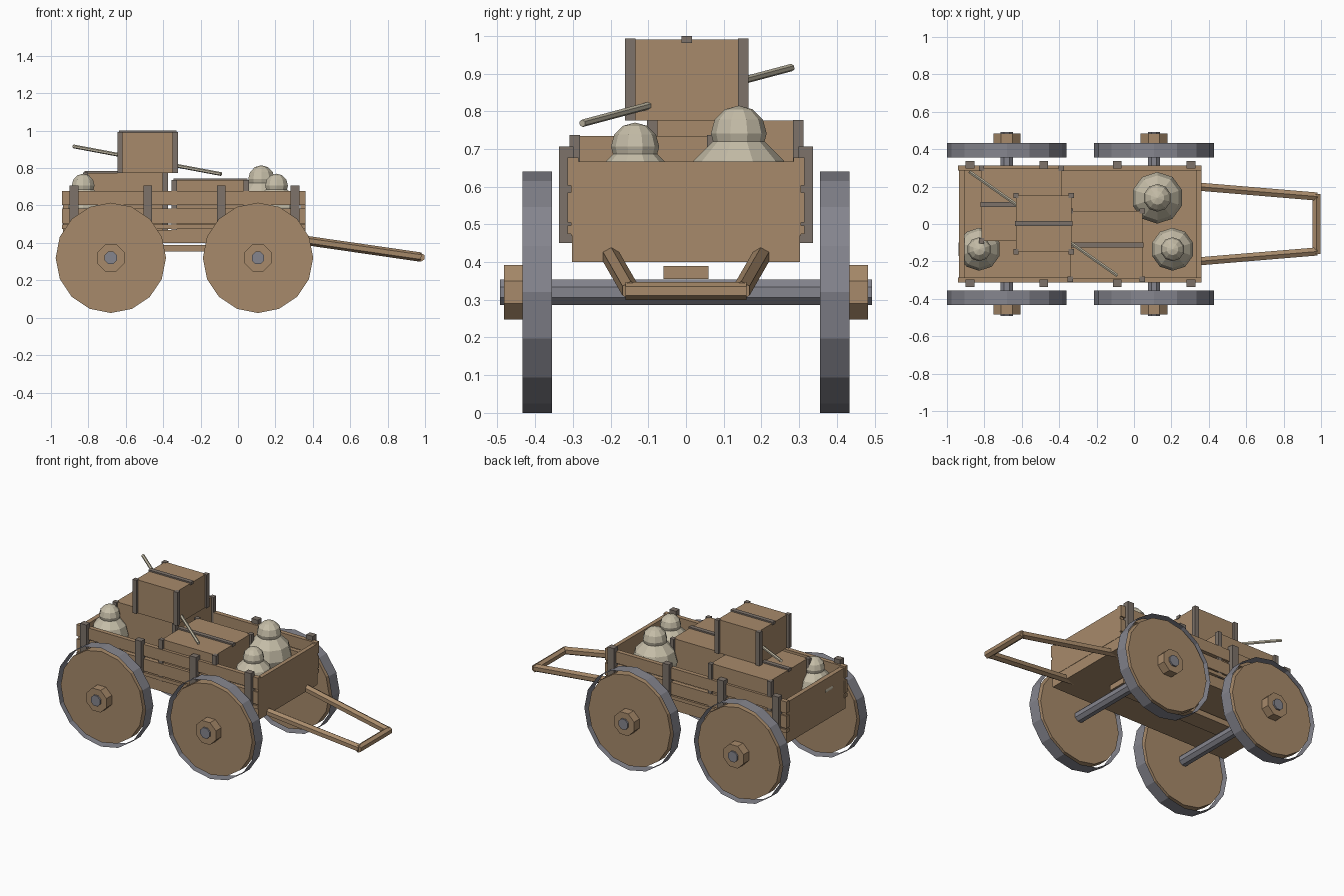
import bpy, bmesh, math
from mathutils import Vector, Matrix

if "Cube" in bpy.data.objects:
    bpy.data.objects.remove(bpy.data.objects["Cube"])


def mat(name, rgb):
    m = bpy.data.materials.new(name)
    m.diffuse_color = (*rgb, 1)
    m.use_nodes = True
    m.node_tree.nodes["Principled BSDF"].inputs["Base Color"].default_value = m.diffuse_color
    return m


WOOD = mat("wood", (0.39, 0.255, 0.145))
METAL = mat("grey metal", (0.235, 0.235, 0.27))
TRIM = mat("dark trim", (0.205, 0.171, 0.144))
CLOTH = mat("sack cloth", (0.56, 0.51, 0.39))


def finish(name, bm, material):
    bmesh.ops.recalc_face_normals(bm, faces=bm.faces)
    me = bpy.data.meshes.new(name)
    bm.to_mesh(me)
    bm.free()
    me.materials.append(material)
    ob = bpy.data.objects.new(name, me)
    bpy.context.collection.objects.link(ob)
    return ob


def box(name, x, y, z, material=WOOD):
    """Box from (min, max) ranges."""
    bm = bmesh.new()
    bmesh.ops.create_cube(bm, size=1)
    for v in bm.verts:
        v.co = [r[0] + (c + 0.5) * (r[1] - r[0]) for r, c in zip((x, y, z), v.co)]
    return finish(name, bm, material)


def rod(name, a, b, r, sides, material, caps=True, turn=0.0):
    """Prism running from point a to point b."""
    a, b = Vector(a), Vector(b)
    d = b - a
    m = Matrix.Translation((a + b) / 2) @ d.to_track_quat('Z', 'Y').to_matrix().to_4x4()
    bm = bmesh.new()
    bmesh.ops.create_cone(bm, cap_ends=caps, segments=sides, radius1=r, radius2=r,
                          depth=d.length, matrix=m @ Matrix.Rotation(turn, 4, 'Z'))
    return finish(name, bm, material)


# Wheels: wooden disc, open metal tyre band, hub; one axle per pair
ZC = 0.32
for end, x in (("rear", -0.68), ("front", 0.107)):
    for side, s in (("left", 1), ("right", -1)):
        n = f"{end}_{side}"
        rod(n + "_wheel_disc", (x, s * 0.362, ZC), (x, s * 0.428, ZC), 0.295, 16, WOOD)
        rod(n + "_wheel_tyre", (x, s * 0.355, ZC), (x, s * 0.434, ZC), 0.32, 16, METAL, caps=False)
        rod(n + "_wheel_hub", (x, s * 0.42, ZC), (x, s * 0.483, ZC), 0.078, 8, WOOD, turn=math.pi / 8)
    rod(end + "_axle", (x, -0.493, ZC), (x, 0.493, ZC), 0.036, 8, METAL, turn=math.pi / 8)

# Bed: floor, central beam, end panels
box("floor", (-0.935, 0.36), (-0.303, 0.303), (0.40, 0.47))
box("beam", (-0.70, 0.13), (-0.06, 0.06), (0.355, 0.39))
box("front_panel", (0.335, 0.362), (-0.305, 0.305), (0.47, 0.667))
box("rear_panel", (-0.935, -0.905), (-0.305, 0.305), (0.47, 0.667))

# Side planks and stakes
for side, s in (("left", 1), ("right", -1)):
    for i, (z0, z1) in enumerate(((0.475, 0.497), (0.505, 0.585), (0.603, 0.678))):
        box(f"{side}_plank_{i}", (-0.942, 0.362), sorted((s * 0.285, s * 0.314)), (z0, z1))
    for i in range(4):
        x = -0.877 + i * 0.394
        box(f"{side}_stake_{i}", (x - 0.023, x + 0.023), sorted((s * 0.298, s * 0.337)),
            (0.45, 0.706), TRIM)


# Crates with corner strips and a lid strip
def crate(name, x, y, z):
    box(name, x, y, z)
    for i, cx in enumerate(x):
        for j, cy in enumerate(y):
            box(f"{name}_corner_{i}{j}", (cx - 0.015, cx + 0.013), (cy - 0.014, cy + 0.014),
                (z[0], z[1] + 0.002), TRIM)
    m = sum(y) / 2
    box(name + "_lid_strip", (x[0] - 0.005, x[1] + 0.005), (m - 0.014, m + 0.014),
        (z[1] - 0.01, z[1] + 0.009), TRIM)


crate("large_crate", (-0.815, -0.388), (-0.09, 0.298), (0.47, 0.775))
crate("low_crate", (-0.34, 0.045), (-0.295, 0.07), (0.47, 0.735))
crate("top_crate", (-0.63, -0.335), (-0.148, 0.152), (0.775, 0.991))


# Sacks: round body with a smaller tied top
def sack(name, x, y, r, z, r_top, z_top):
    for part, rad, h in (("body", r, z), ("top", r_top, z_top)):
        bm = bmesh.new()
        bmesh.ops.create_uvsphere(bm, u_segments=10, v_segments=6, radius=rad,
                                  matrix=Matrix.Translation((x, y, h)))
        finish(f"{name}_{part}", bm, CLOTH)


sack("big_sack", 0.125, 0.14, 0.138, 0.60, 0.074, 0.741)
sack("front_sack", 0.206, -0.135, 0.115, 0.588, 0.064, 0.706)
sack("rear_sack", -0.828, -0.135, 0.115, 0.588, 0.064, 0.706)

# Long pole through the top crate
rod("pole", (-0.88, 0.28, 0.916), (-0.09, -0.275, 0.768), 0.01, 6, CLOTH)

# Pull handle
for side, s in (("left", 1), ("right", -1)):
    rod(side + "_shaft", (0.28, s * 0.205, 0.425), (0.978, s * 0.147, 0.324), 0.025, 6, WOOD)
rod("handle_bar", (0.976, -0.16, 0.323), (0.976, 0.16, 0.323), 0.024, 6, WOOD)
